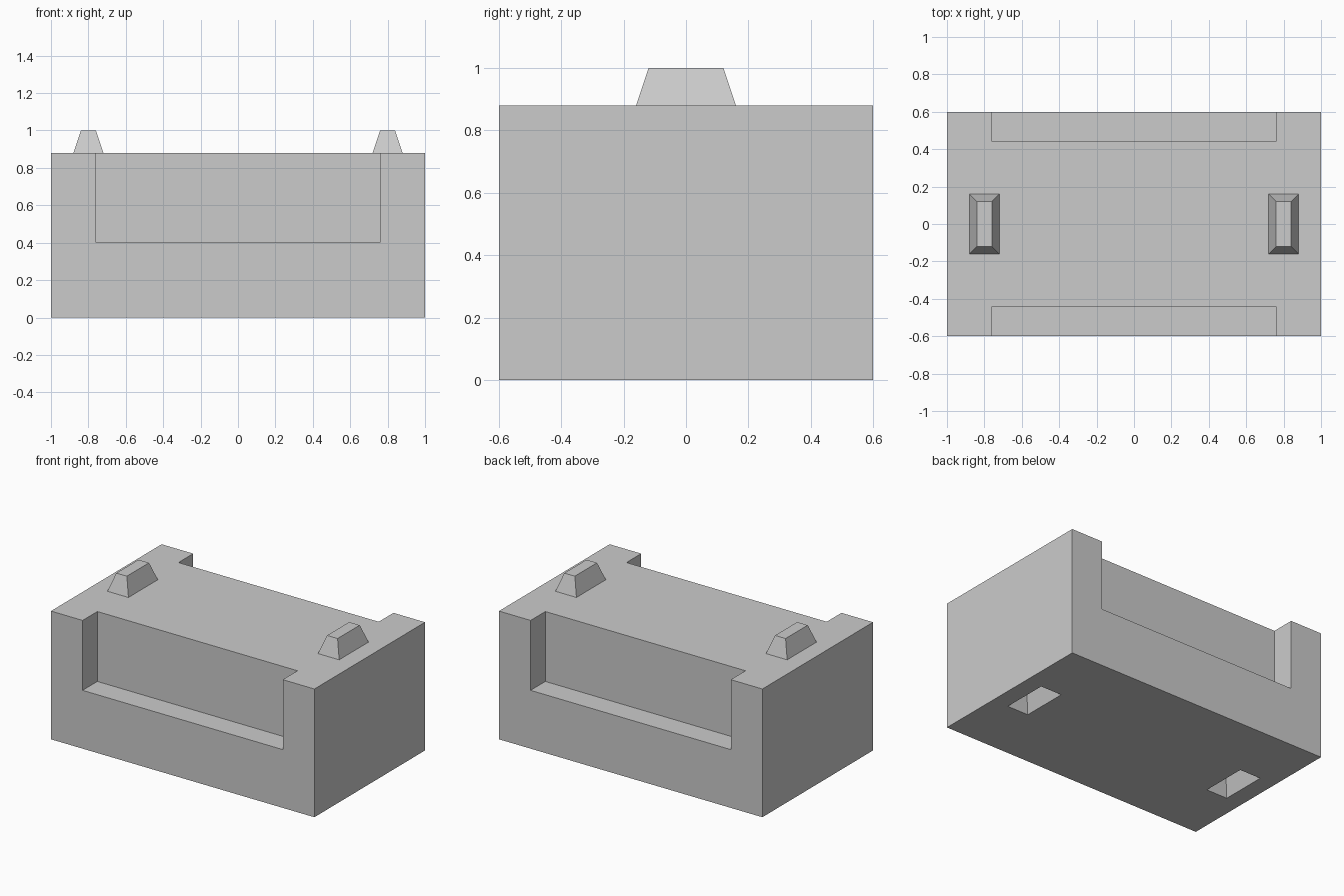
import bpy
import bmesh

cube = bpy.data.objects.get("Cube")
if cube:
    bpy.data.objects.remove(cube, do_unlink=True)

LENGTH, DEPTH, HEIGHT = 2.0, 1.2, 0.88
PEG_X, PEG_H = 0.8, 0.12

grey = bpy.data.materials.new("plain grey")
grey.use_nodes = True
grey.diffuse_color = (0.6, 0.6, 0.6, 1)
grey.node_tree.nodes["Principled BSDF"].inputs["Base Color"].default_value = (0.6, 0.6, 0.6, 1)


def block(name, centre, bottom, size, height, inset=0.0):
    """Box standing on bottom, with its top edges drawn in by inset."""
    bm = bmesh.new()
    bmesh.ops.create_cube(bm, size=1)
    for v in bm.verts:
        top = v.co.z > 0
        for i in range(2):
            side = 1 if v.co[i] > 0 else -1
            v.co[i] = centre[i] + side * (size[i] / 2 - (inset if top else 0))
        v.co.z = bottom + (height if top else 0)
    mesh = bpy.data.meshes.new(name)
    bm.to_mesh(mesh)
    bm.free()
    mesh.materials.append(grey)
    obj = bpy.data.objects.new(name, mesh)
    bpy.context.collection.objects.link(obj)
    return obj


def cut(target, cutter):
    mod = target.modifiers.new(cutter.name, "BOOLEAN")
    mod.operation = "DIFFERENCE"
    mod.solver = "EXACT"
    mod.object = cutter
    bpy.context.view_layer.objects.active = target
    bpy.ops.object.modifier_apply(modifier=mod.name)
    bpy.data.objects.remove(cutter, do_unlink=True)


body = block("body", (0, 0), 0, (LENGTH, DEPTH), HEIGHT)

# Long recesses open to the top on the front and back
for name, s in (("front", -1), ("back", 1)):
    cut(body, block(name + "_recess", (0, s * 0.64), 0.4, (1.52, 0.4), 0.8))

# Tapered pegs on top, and matching sockets underneath
for name, s in (("left", 1), ("right", -1)):
    cut(body, block(name + "_socket", (s * PEG_X, 0), 0, (0.16, 0.32), PEG_H, 0.04))
    block(name + "_peg", (s * PEG_X, 0), HEIGHT, (0.16, 0.32), PEG_H, 0.04)
